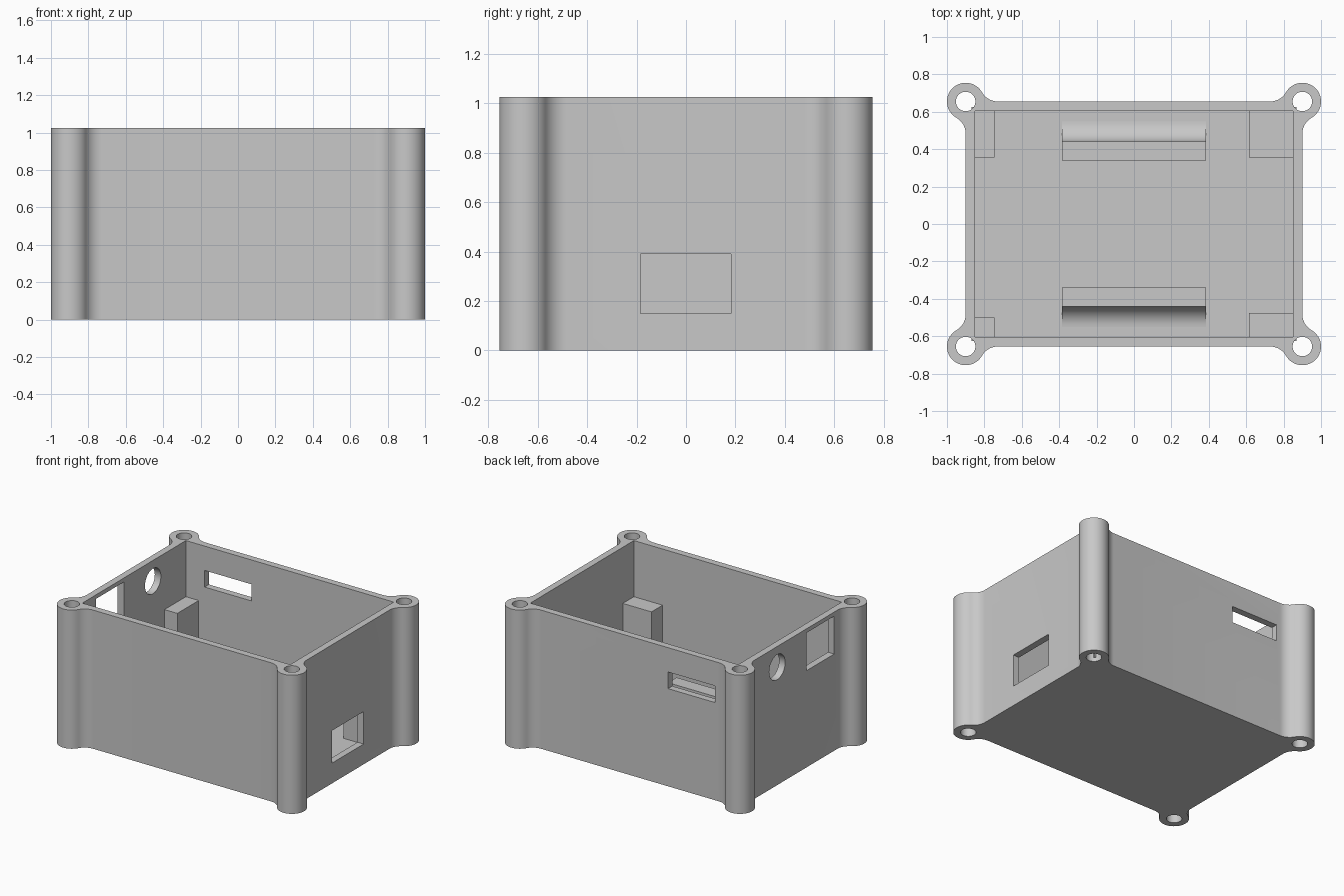
import bpy, bmesh
from math import radians, cos, sin
from mathutils import Matrix, Vector

if "Cube" in bpy.data.objects:
    bpy.data.objects.remove(bpy.data.objects["Cube"], do_unlink=True)

# Main dimensions
HEIGHT, FLOOR = 1.025, 0.05
WALL_X, WALL_Y = 0.9, 0.655
IN_X, IN_Y = 0.85, 0.605
BOSS_R, HOLE_R = 0.1, 0.052
LAP = 0.02
POST_TOP = 0.61

grey = bpy.data.materials.new("light_grey_plastic")
grey.use_nodes = True
colour = (0.58, 0.58, 0.58, 1)
grey.diffuse_color = colour
grey.node_tree.nodes["Principled BSDF"].inputs["Base Color"].default_value = colour


def finish(name, bm):
    bmesh.ops.recalc_face_normals(bm, faces=bm.faces)
    mesh = bpy.data.meshes.new(name)
    bm.to_mesh(mesh)
    bm.free()
    mesh.materials.append(grey)
    ob = bpy.data.objects.new(name, mesh)
    bpy.context.collection.objects.link(ob)
    return ob


def prism(name, points, direction):
    """Extrude a closed outline of 3D points along a direction."""
    bm = bmesh.new()
    face = bm.faces.new([bm.verts.new(p) for p in points])
    geom = bmesh.ops.extrude_face_region(bm, geom=[face])["geom"]
    verts = [g for g in geom if isinstance(g, bmesh.types.BMVert)]
    bmesh.ops.translate(bm, verts=verts, vec=Vector(direction))
    return finish(name, bm)


def box(name, x, y, z):
    corners = [(x[0], y[0], z[0]), (x[1], y[0], z[0]),
               (x[1], y[1], z[0]), (x[0], y[1], z[0])]
    return prism(name, corners, (0, 0, z[1] - z[0]))


def cylinder(name, centre, radius, depth, axis="Z"):
    bm = bmesh.new()
    turn = Matrix.Rotation(radians(90), 4, "Y") if axis == "X" else Matrix()
    bmesh.ops.create_cone(bm, cap_ends=True, segments=48, radius1=radius,
                          radius2=radius, depth=depth,
                          matrix=Matrix.Translation(centre) @ turn)
    return finish(name, bm)


def arc(cx, cy, radius, start, end, steps):
    angles = [radians(start + (end - start) * i / steps) for i in range(steps + 1)]
    return [(cx + radius * cos(a), cy + radius * sin(a)) for a in angles]


def activate(ob):
    bpy.ops.object.select_all(action="DESELECT")
    ob.select_set(True)
    bpy.context.view_layer.objects.active = ob


def cut(ob, cutter):
    activate(ob)
    mod = ob.modifiers.new("cut", "BOOLEAN")
    mod.operation, mod.solver, mod.object = "DIFFERENCE", "EXACT", cutter
    bpy.ops.object.modifier_apply(modifier=mod.name)
    bpy.data.objects.remove(cutter, do_unlink=True)


def smooth(ob):
    activate(ob)
    bpy.ops.object.shade_smooth_by_angle(angle=radians(30))


# Case outline: a screw boss at each corner, blended into both walls
reach = BOSS_R * 2 * cos(radians(30))
corner = (arc(WALL_X - reach, WALL_Y + BOSS_R, BOSS_R, -90, -30, 10)
          + arc(WALL_X, WALL_Y, BOSS_R, 150, -60, 32)[1:-1]
          + arc(WALL_X + BOSS_R, WALL_Y - reach, BOSS_R, 120, 180, 10))
outline = []
for sx, sy in ((1, 1), (1, -1), (-1, -1), (-1, 1)):
    quarter = [(sx * x, sy * y, 0) for x, y in corner]
    outline += quarter if sx * sy > 0 else quarter[::-1]
case = prism("case_body", outline, (0, 0, HEIGHT))

# Hollow interior and screw holes
cut(case, box("cavity", (-IN_X, IN_X), (-IN_Y, IN_Y), (FLOOR, HEIGHT + 0.1)))
for sx in (-1, 1):
    for sy in (-1, 1):
        cut(case, cylinder("screw_hole", (sx * WALL_X, sy * WALL_Y, HEIGHT / 2),
                           HOLE_R, HEIGHT + 0.2))

# Ports through the side and back walls
cut(case, box("side_port", (0.8, 1.0), (-0.185, 0.183), (0.15, 0.39)))
cut(case, box("square_port", (-1.0, -0.8), (-0.446, -0.12), (0.715, 0.995)))
cut(case, cylinder("round_port", (-0.9, 0.22, 0.872), 0.093, 0.2, "X"))
cut(case, box("back_slot", (-0.697, -0.312), (0.55, 0.75), (0.722, 0.845)))
smooth(case)

# Corner support posts standing on the floor
left, right = (-IN_X - LAP, -0.745), (0.615, IN_X + LAP)
posts = {
    "post_back_minus_x": (left, (0.355, IN_Y + LAP)),
    "post_back_plus_x": (right, (0.355, IN_Y + LAP)),
    "post_front_minus_x": (left, (-IN_Y - LAP, -0.5)),
    "post_front_plus_x": (right, (-IN_Y - LAP, -0.475)),
}
for name, (x, y) in posts.items():
    box(name, x, y, (FLOOR - LAP, POST_TOP))

# Holder rails with a concave fillet on the outer side
RAIL_X, RAIL_IN, RAIL_OUT, RAIL_TOP, FILLET = 0.385, 0.34, 0.44, 0.2, 0.11
for name, s in (("rail_back", 1), ("rail_front", -1)):
    profile = [(RAIL_OUT + FILLET, FLOOR - LAP), (RAIL_IN, FLOOR - LAP),
               (RAIL_IN, RAIL_TOP), (RAIL_OUT, RAIL_TOP)]
    profile += arc(RAIL_OUT + FILLET, FLOOR + FILLET, FILLET, 180, 270, 12)
    smooth(prism(name, [(-RAIL_X, s * y, z) for y, z in profile], (2 * RAIL_X, 0, 0)))
